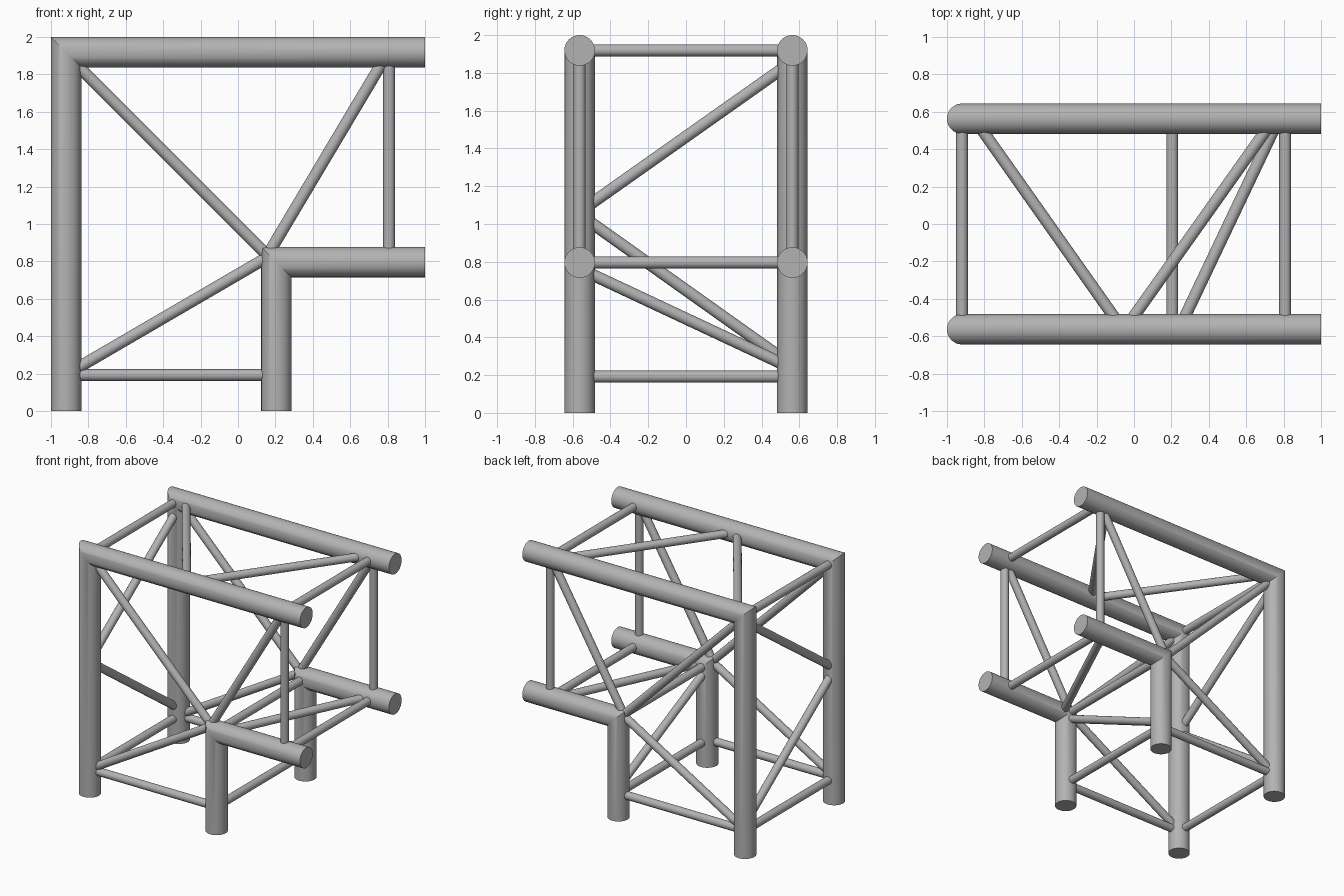
import bpy, bmesh
from math import cos, sin, tau
from mathutils import Vector

if "Cube" in bpy.data.objects:
    bpy.data.objects.remove(bpy.data.objects["Cube"])

R, r, Y = 0.081, 0.0315, 0.563   # chord radius, brace radius, half spacing
XO, ZO = -0.919, 1.919           # outer corner axis
XI, ZI = 0.205, 0.796            # inner corner axis
XB, ZB = 0.808, 0.192            # end brace stations

# Dark grey metal
metal = bpy.data.materials.new("dark_grey_metal")
metal.diffuse_color = (0.45, 0.45, 0.45, 1)
metal.use_nodes = True
metal.node_tree.nodes["Principled BSDF"].inputs["Base Color"].default_value = metal.diffuse_color


def finish(name, bm):
    bmesh.ops.recalc_face_normals(bm, faces=bm.faces)
    me = bpy.data.meshes.new(name)
    bm.to_mesh(me)
    bm.free()
    me.materials.append(metal)
    ob = bpy.data.objects.new(name, me)
    bpy.context.collection.objects.link(ob)
    bpy.ops.object.select_all(action='DESELECT')
    ob.select_set(True)
    bpy.context.view_layer.objects.active = ob
    bpy.ops.object.shade_smooth_by_angle(angle=0.6)


def loft(name, rings):
    """Capped pipe through a list of point rings."""
    bm = bmesh.new()
    vs = [[bm.verts.new(p) for p in ring] for ring in rings]
    n = len(vs[0])
    for a, b in zip(vs, vs[1:]):
        for i in range(n):
            j = (i + 1) % n
            bm.faces.new((a[i], a[j], b[j], b[i]))
    bm.faces.new(vs[0])
    bm.faces.new(vs[-1])
    finish(name, bm)


def corner_chord(name, x, y, z, n=48):
    """Vertical pipe mitred into a horizontal pipe running to x = 1."""
    c = [(R * cos(tau * i / n), R * sin(tau * i / n)) for i in range(n)]
    loft(name, [[(x + a, y + b, 0) for a, b in c],
                [(x + a, y + b, z - a) for a, b in c],
                [(1, y + b, z - a) for a, b in c]])


def brace(name, p, q, n=24):
    """Thin straight pipe from p to q."""
    p, q = Vector(p), Vector(q)
    rot = (q - p).to_track_quat('Z', 'Y')
    c = [rot @ Vector((r * cos(tau * i / n), r * sin(tau * i / n), 0)) for i in range(n)]
    loft(name, [[p + v for v in c], [q + v for v in c]])


# Side frames: chords and their bracing in the x-z plane
side_braces = {
    "leg_tie": ((XO, ZB), (XI, ZB)),
    "lower_diagonal": ((XO, 0.195), (0.18, 0.835)),
    "corner_diagonal": ((-0.9, 1.89), (0.2, 0.79)),
    "upper_diagonal": ((0.15, 0.82), (0.79, 1.895)),
    "end_vertical": ((XB, ZI), (XB, ZO)),
}
for side, y in (("front", -Y), ("back", Y)):
    corner_chord(side + "_outer_chord", XO, y, ZO)
    corner_chord(side + "_inner_chord", XI, y, ZI)
    for name, (a, b) in side_braces.items():
        brace(f"{side}_{name}", (a[0], y, a[1]), (b[0], y, b[1]))

# Straight cross ties between the two frames
for i, (x, z) in enumerate([(XO, ZO), (XB, ZO), (XI, ZI), (XB, ZI), (XO, ZB), (XI, ZB)]):
    brace(f"cross_tie_{i + 1}", (x, -Y, z), (x, Y, z))

# Diagonal lacing between the frames
brace("top_lacing_left", (-0.06, -Y, ZO), (-0.855, Y, ZO))
brace("top_lacing_right", (-0.05, -Y, ZO), (0.75, Y, ZO))
brace("left_lacing_upper", (XO, -Y, 1.065), (XO, Y, 1.86))
brace("left_lacing_lower", (XO, -Y, 1.05), (XO, Y, 0.25))
brace("inner_leg_lacing", (XI, -Y, 0.763), (XI, Y, 0.235))
brace("lower_chord_lacing", (0.24, -Y, ZI), (0.775, Y, ZI))
